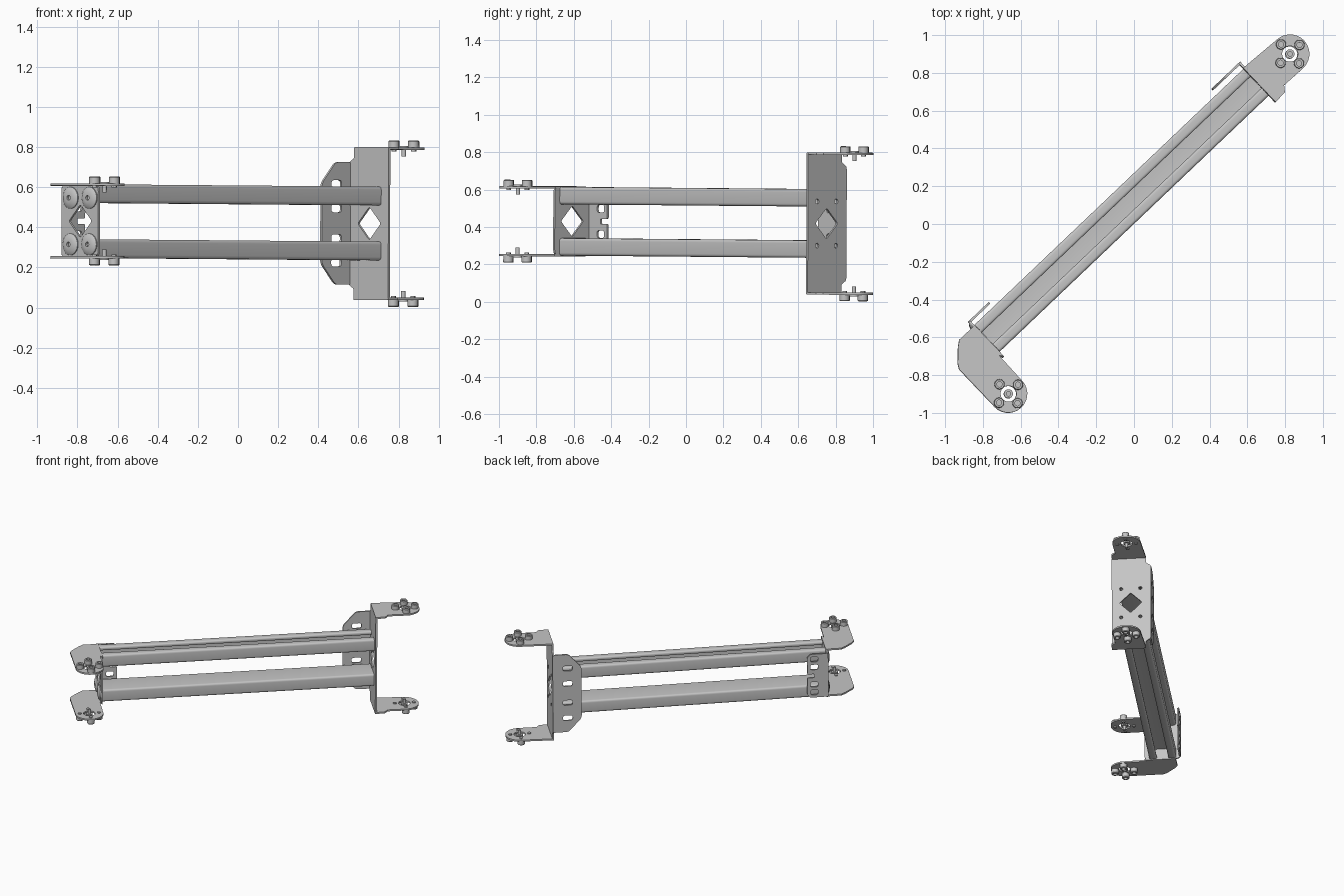
import bpy, bmesh, math
from math import pi, cos, sin, radians
from mathutils import Matrix, Vector

if "Cube" in bpy.data.objects:
    bpy.data.objects.remove(bpy.data.objects["Cube"], do_unlink=True)

steel = bpy.data.materials.new("grey_steel")
steel.use_nodes = True
steel.diffuse_color = (0.56, 0.56, 0.56, 1)
steel.node_tree.nodes["Principled BSDF"].inputs["Base Color"].default_value = steel.diffuse_color

# Local frame: x runs along the rails, y across them, z up from mid height
FRAME = (Matrix.Translation((0, 0, 0.425)) @ Matrix.Rotation(radians(43.58), 4, 'Z')
         @ Matrix.Rotation(0.006, 4, 'Y'))
THICK = 0.012


def axes(x, y, z):
    return Matrix((x, y, z)).transposed().to_4x4()


FLAT = Matrix.Identity(4)
ACROSS = axes((0, 1, 0), (0, 0, 1), (1, 0, 0))    # outline drawn in y, z
ALONG = axes((1, 0, 0), (0, 0, 1), (0, -1, 0))    # outline drawn in x, z


def finish(obj):
    obj.data.materials.clear()
    obj.data.materials.append(steel)
    bpy.ops.object.select_all(action='DESELECT')
    obj.select_set(True)
    bpy.context.view_layer.objects.active = obj
    bpy.ops.object.shade_smooth_by_angle(angle=radians(35))


def arc(cx, cy, r, a0, a1, n=14):
    return [(cx + r * cos(radians(a0 + (a1 - a0) * i / n)),
             cy + r * sin(radians(a0 + (a1 - a0) * i / n))) for i in range(n + 1)]


def circle(cx, cy, r, n=20):
    return arc(cx, cy, r, 0, 360, n)[:-1]


def rounded(points, radius, n=4):
    """Soften every corner of an outline."""
    pts, out = [Vector(p) for p in points], []
    for i, p in enumerate(pts):
        ends = []
        for q in (pts[i - 1], pts[(i + 1) % len(pts)]):
            d = q - p
            ends.append(p + d.normalized() * min(radius, d.length * 0.45))
        a, b = ends
        for k in range(n + 1):
            t = k / n
            out.append(tuple(a * (1 - t) ** 2 + p * 2 * t * (1 - t) + b * t * t))
    return out


def rect(x0, x1, y0, y1):
    return [(x0, y0), (x1, y0), (x1, y1), (x0, y1)]


def diamond(cx, cy, r):
    return rounded([(cx + r, cy), (cx, cy + r), (cx - r, cy), (cx, cy - r)], 0.012)


def plate(name, orient, offset, outline, holes=(), depth=THICK):
    """Extruded outline with holes, centred on the offset."""
    curve = bpy.data.curves.new(name, 'CURVE')
    curve.dimensions = '2D'
    curve.fill_mode = 'BOTH'
    curve.extrude = depth / 2
    for loop in [outline, *holes]:
        spline = curve.splines.new('POLY')
        spline.points.add(len(loop) - 1)
        for point, (x, y) in zip(spline.points, loop):
            point.co = (x, y, 0, 1)
        spline.use_cyclic_u = True
    obj = bpy.data.objects.new(name, curve)
    bpy.context.collection.objects.link(obj)
    obj.matrix_world = FRAME @ Matrix.Translation(offset) @ orient
    bpy.ops.object.select_all(action='DESELECT')
    obj.select_set(True)
    bpy.context.view_layer.objects.active = obj
    bpy.ops.object.convert(target='MESH')
    finish(bpy.context.view_layer.objects.active)


def lathe(name, profile, matrix, steps=20):
    """Turned part from (radius, height) points."""
    bm = bmesh.new()
    verts = [bm.verts.new((r, 0, z)) for r, z in profile]
    edges = [bm.edges.new(pair) for pair in zip(verts, verts[1:])]
    bmesh.ops.spin(bm, geom=verts + edges, cent=(0, 0, 0), axis=(0, 0, 1),
                   angle=2 * pi, steps=steps)
    bmesh.ops.remove_doubles(bm, verts=bm.verts, dist=1e-5)
    bmesh.ops.recalc_face_normals(bm, faces=bm.faces)
    mesh = bpy.data.meshes.new(name)
    bm.to_mesh(mesh)
    bm.free()
    obj = bpy.data.objects.new(name, mesh)
    bpy.context.collection.objects.link(obj)
    obj.matrix_world = FRAME @ matrix
    finish(obj)


BOLT = [(0, -0.02), (0.012, -0.02), (0.012, 0), (0.027, 0), (0.027, 0.03), (0.024, 0.034),
        (0.014, 0.034), (0.014, 0.016), (0, 0.016)]
PIN = [(0, -0.045), (0.011, -0.045), (0.011, -0.012), (0.024, -0.012), (0.024, 0.008),
       (0.012, 0.008), (0.012, -0.002), (0, -0.002)]
WASHER_SCREW = [(0, -0.01), (0.054, -0.01), (0.054, 0.004), (0.046, 0.01), (0.024, 0.016),
                (0.012, 0.016), (0.012, 0.004), (0, 0.004)]


def mount(side, outline, cx, cy, height):
    """Upper and lower flange, each with four bolts round a centre pin."""
    for s, level in ((1, "upper"), (-1, "lower")):
        spots = [(cx + 0.069 * cos(k * pi / 2), cy + 0.069 * sin(k * pi / 2)) for k in range(4)]
        plate(f"{side}_{level}_flange", FLAT, (0, 0, s * (height - THICK / 2)),
              outline, [circle(cx, cy, 0.042)])
        flip = Matrix.Rotation(0 if s > 0 else pi, 4, 'X')
        for x, y in spots:
            lathe(f"{side}_{level}_bolt", BOLT, Matrix.Translation((x, y, s * height)) @ flip)
        lathe(f"{side}_{level}_centre_pin", PIN,
              Matrix.Translation((cx, cy, s * height)) @ flip)


# Two lipped channel rails, open sides facing away from each other
half = [(0.0975, -0.0465), (0.0975, 0.0465), (0.042, 0.0465), (0.042, 0.02),
        (0.053, 0.02), (0.053, 0.035), (0.086, 0.035), (0.086, -0.035)]
channel = half + [(-y, z) for y, z in reversed(half)]
for s, level in ((1, "upper"), (-1, "lower")):
    section = rounded([(y, s * z) for y, z in channel], 0.016)
    plate(f"{level}_rail", ACROSS, (0.002, 0.098, s * 0.137), section, depth=1.965)

# Tall bracket at the left end: end plate, flanges, slotted side plate
tall = [(-0.05, -0.38), (0.2, -0.38), (0.2, -0.325), (0.234, -0.305),
        (0.234, 0.305), (0.2, 0.325), (0.2, 0.38), (-0.05, 0.38)]
small_holes = [circle(0.088 + a * 0.07, b * 0.118, 0.013, 12) for a in (-1, 1) for b in (-1, 1)]
plate("left_end_plate", ACROSS, (0.992, 0, 0), rounded(tall, 0.008),
      [diamond(0.088, 0, 0.083)] + small_holes)
mount("left", [(0.988, 0.2)] + arc(1.217, 0.083, 0.103, 90, -90)
      + [(1.08, -0.016), (1.058, -0.045), (0.988, -0.05)], 1.217, 0.083, 0.38)
side = [(0.998, -0.305), (0.998, 0.305), (0.885, 0.305), (0.79, 0.2),
        (0.79, -0.2), (0.885, -0.305)]
slots = [rounded(rect(0.855, 0.925, z - 0.02, z + 0.02), 0.016)
         for s in (-1, 1) for z in (s * 0.075, s * 0.195)]
plate("left_side_plate", ALONG, (0, 0.23, 0), rounded(side, 0.02), slots)

# Short bracket at the right end: end plate, turned flanges, notched side plate
plate("right_end_plate", ACROSS, (-0.988, 0, 0),
      rounded(rect(-0.034, 0.23, -0.185, 0.185), 0.035), [diamond(0.095, 0, 0.083)])
mount("right", [(-0.982, 0.193), (-1.093, 0.194), (-1.125, 0.17), (-1.185, 0.11),
                (-1.202, 0.08)] + arc(-1.102, -0.193, 0.1, 180, 360)
      + [(-0.998, -0.01), (-0.982, -0.034)], -1.102, -0.193, 0.187)
notched = [(-0.994, -0.17), (-0.865, -0.17), (-0.842, -0.145), (-0.842, -0.014),
           (-0.895, -0.014), (-0.895, 0.014), (-0.842, 0.014), (-0.842, 0.145),
           (-0.865, 0.17), (-0.994, 0.17)]
plate("right_side_plate", ALONG, (0, 0.225, 0), rounded(notched, 0.008),
      [rounded(rect(-0.92, -0.865, z - 0.02, z + 0.02), 0.014)
       for z in (-0.13, -0.068, 0.068, 0.13)])

# Broad washer screws on the outer face of the short bracket
for a in (-1, 1):
    for b in (-1, 1):
        lathe("right_washer_screw", WASHER_SCREW,
              Matrix.Translation((-0.995, 0.095 + a * 0.068, b * 0.116))
              @ Matrix.Rotation(-pi / 2, 4, 'Y'))
